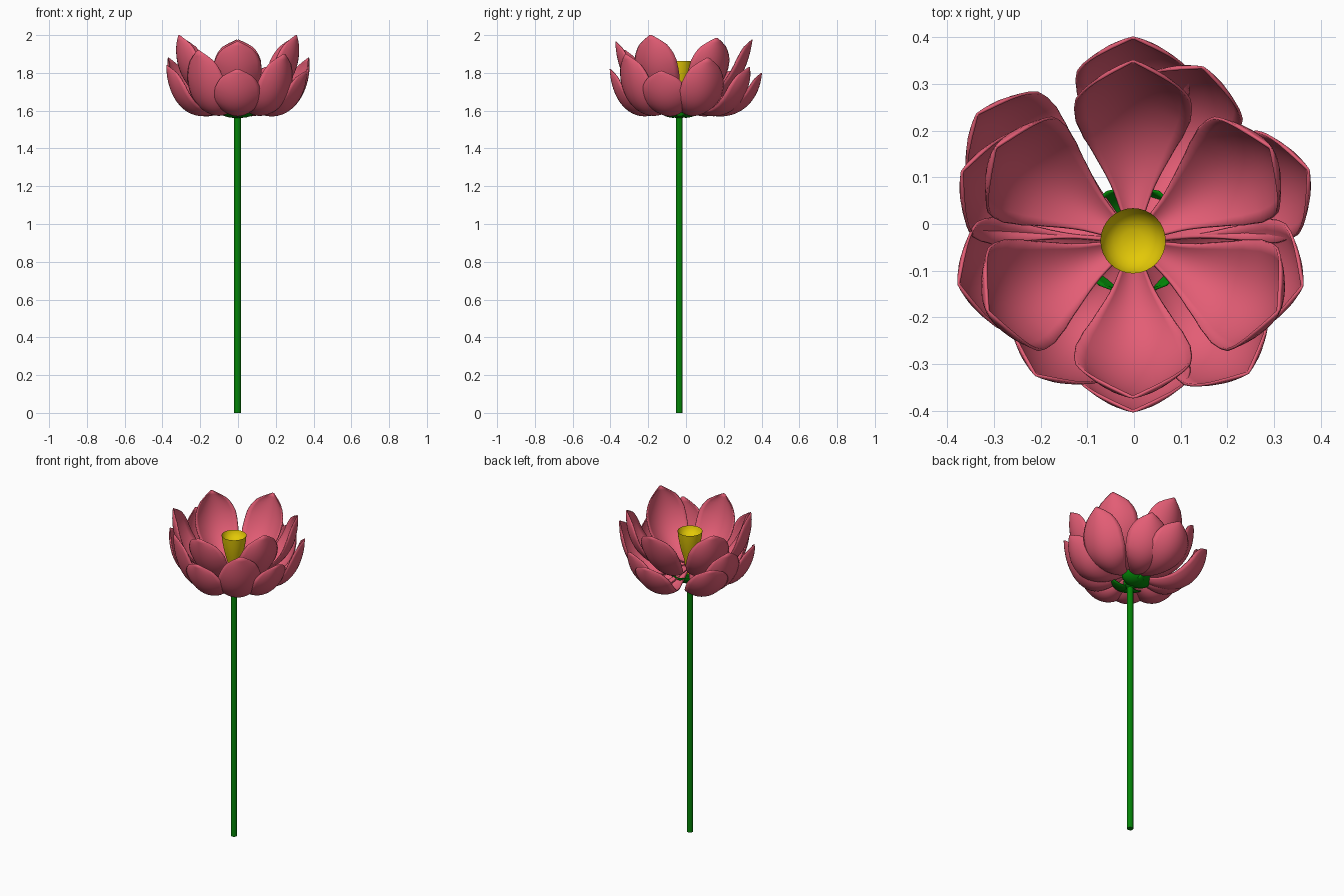
import bpy, math
from mathutils import Vector, Matrix
from mathutils.geometry import interpolate_bezier

cube = bpy.data.objects.get("Cube")
if cube:
    bpy.data.objects.remove(cube, do_unlink=True)

AXIS = Vector((-0.002, -0.036, 0))


def material(name, rgb):
    m = bpy.data.materials.new(name)
    m.use_nodes = True
    m.diffuse_color = (*rgb, 1)
    m.node_tree.nodes["Principled BSDF"].inputs["Base Color"].default_value = (*rgb, 1)
    return m


PINK = material("petal pink", (0.77, 0.11, 0.178))
GREEN = material("stem green", (0.001, 0.23, 0.002))
YELLOW = material("pod yellow", (0.77, 0.58, 0.002))


def make_object(name, verts, faces, mat, angle=40):
    mesh = bpy.data.meshes.new(name)
    mesh.from_pydata(verts, [], faces)
    mesh.materials.append(mat)
    obj = bpy.data.objects.new(name, mesh)
    bpy.context.collection.objects.link(obj)
    bpy.ops.object.select_all(action="DESELECT")
    obj.select_set(True)
    bpy.context.view_layer.objects.active = obj
    bpy.ops.object.shade_smooth_by_angle(angle=math.radians(angle))
    return obj


def lerp_table(table, t):
    for (a, p), (b, q) in zip(table, table[1:]):
        if t <= b:
            s = (t - a) / (b - a)
            return p + (q - p) * s
    return table[-1][1]


# Half width of a petal along its length, as a share of the widest point
OUTLINE = [(0, .12), (.15, .34), (.3, .61), (.45, .84), (.58, .97), (.7, 1),
           (.8, .97), (.88, .83), (.94, .6), (.975, .29), (1, .03)]


def petal(name, angle, path, half_width, cup, mat, rows=30, cols=12):
    """Cupped blade swept along a radial curve given as four (r, z) controls."""
    p0, c0, c1, p1 = [Vector((r, 0, z)) for r, z in path]
    line = interpolate_bezier(p0, c0, c1, p1, rows)
    turn = Matrix.Rotation(math.radians(angle), 3, "Z")
    verts, faces = [], []
    for i, p in enumerate(line):
        tangent = (line[min(i + 1, rows - 1)] - line[max(i - 1, 0)]).normalized()
        inward = Vector((-tangent.z, 0, tangent.x))
        w = half_width * lerp_table(OUTLINE, i / (rows - 1))
        for j in range(cols + 1):
            v = 2 * j / cols - 1
            q = p + Vector((0, v * w, 0)) + inward * (cup * w * v * v)
            verts.append(turn @ q + AXIS)
    n = cols + 1
    for i in range(rows - 1):
        for j in range(cols):
            a = i * n + j
            faces.append((a, a + n, a + n + 1, a + 1))
    obj = make_object(name, verts, faces, mat, 60)
    solid = obj.modifiers.new("thickness", "SOLIDIFY")
    solid.thickness = 0.006
    solid.offset = 0
    return obj


def lathe(name, profile, sides, mat, angle):
    verts, faces = [], []
    for r, z in profile:
        for k in range(sides):
            a = 2 * math.pi * k / sides
            verts.append(Vector((r * math.cos(a), r * math.sin(a), z)) + AXIS)
    for i in range(len(profile) - 1):
        for k in range(sides):
            l = (k + 1) % sides
            faces.append((i * sides + k, i * sides + l,
                          (i + 1) * sides + l, (i + 1) * sides + k))
    last = (len(profile) - 1) * sides
    faces.append(tuple(reversed(range(sides))))
    faces.append(tuple(range(last, last + sides)))
    return make_object(name, verts, faces, mat, angle)


# Inner ring of upright petals: angle, tip radius, tip height, bulge
INNER = [(90, .385, 1.975, .92), (34, .355, 1.985, 1.05), (-26, .345, 2.0, 1.07),
         (-90, .335, 1.965, .98), (-154, .345, 2.0, 1.07), (146, .355, 1.985, 1.05)]
for i, (angle, r, z, bulge) in enumerate(INNER):
    path = [(.03, 1.65), (.58 * r, 1.61), (bulge * r, 1.75), (r, z)]
    petal(f"inner_petal_{i + 1}", angle, path, .125, .45, PINK)

# Outer petals, spreading lower and wider, with an open gap at the back right
OUTER = [(90, .435, 1.8), (68, .4, 1.83), (22, .405, 1.88), (-15, .375, 1.81),
         (-49, .375, 1.9), (-90, .365, 1.82), (-126, .355, 1.92),
         (-166, .385, 1.84), (158, .395, 1.88), (141, .43, 1.81)]
for i, (angle, r, z) in enumerate(OUTER):
    path = [(.03, 1.64), (.56 * r, 1.49), (.97 * r, 1.61), (r, z)]
    petal(f"outer_petal_{i + 1}", angle, path, .122, .42, PINK)

# Four broad sepals under the flower
for i, angle in enumerate((118, 62, -52, -128)):
    path = [(.008, 1.572), (.05, 1.555), (.095, 1.57), (.118, 1.62)]
    petal(f"sepal_{i + 1}", angle, path, .064, .2, GREEN, 14, 8)

# Seed pod with a hollow top
lathe("seed_pod", [(.02, 1.6), (.034, 1.69), (.046, 1.73), (.057, 1.775),
                   (.066, 1.825), (.07, 1.862), (.066, 1.848), (.056, 1.832),
                   (.042, 1.82), (.024, 1.813), (.004, 1.811)], 32, YELLOW, 50)

# Stem, flaring into the flower base
lathe("stem", [(.018, 0), (.018, 1.56), (.035, 1.573), (.04, 1.6)], 12, GREEN, 20)
